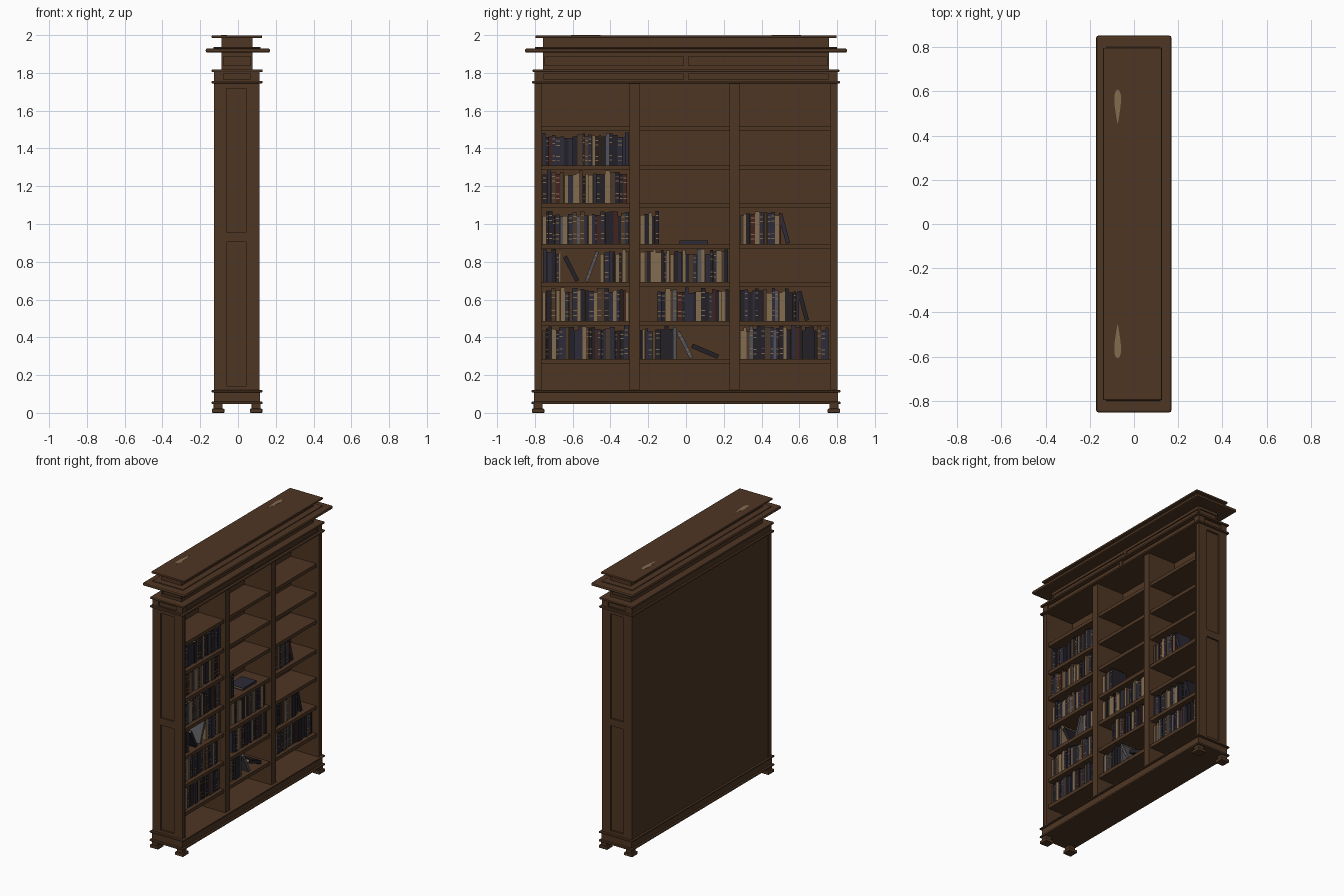
import bpy, bmesh, math, random
from mathutils import Matrix, Vector

if "Cube" in bpy.data.objects:
    bpy.data.objects.remove(bpy.data.objects["Cube"])

random.seed(7)


def mat(name, r, g, b):
    lin = lambda c: ((c / 255 + 0.055) / 1.055) ** 2.4
    m = bpy.data.materials.new(name)
    m.diffuse_color = (lin(r), lin(g), lin(b), 1)
    m.use_nodes = True
    m.node_tree.nodes["Principled BSDF"].inputs["Base Color"].default_value = m.diffuse_color
    return m


WOOD = mat("walnut wood", 78, 54, 35)
TAN = mat("tan paper", 132, 108, 80)
COVERS = [mat("black cover", 36, 33, 39), mat("navy cover", 44, 43, 56),
          mat("maroon cover", 66, 36, 30), mat("brown cover", 74, 56, 42),
          mat("grey cover", 84, 84, 88), TAN]
WEIGHTS = [8, 6, 2, 3, 1, 6]


def add_box(bm, x0, x1, y0, y1, z0, z1, M=Matrix(), mi=0):
    size = Vector((abs(x1 - x0), abs(y1 - y0), abs(z1 - z0)))
    mid = Vector(((x0 + x1) / 2, (y0 + y1) / 2, (z0 + z1) / 2))
    res = bmesh.ops.create_cube(
        bm, size=1, matrix=M @ Matrix.Translation(mid) @ Matrix.Diagonal(size).to_4x4())
    for f in {f for v in res["verts"] for f in v.link_faces}:
        f.material_index = mi


def finish(name, bm, mats, bevel=0):
    me = bpy.data.meshes.new(name)
    bm.to_mesh(me)
    bm.free()
    for m in mats:
        me.materials.append(m)
    ob = bpy.data.objects.new(name, me)
    bpy.context.collection.objects.link(ob)
    if bevel:
        b = ob.modifiers.new("rounded edge", "BEVEL")
        b.width, b.segments = bevel, 2
    return ob


def boxes(name, items, bevel=0):
    bm = bmesh.new()
    for it in items:
        add_box(bm, *it)
    return finish(name, bm, [WOOD], bevel)


def slab(name, x0, x1, y, z0, z1, bevel=0):
    boxes(name, [(x0, x1, -y, y, z0, z1)], bevel)


def frieze(name, x0, x1, y, z0, z1, rail, post):
    """Block with sunken panels on the front and both ends."""
    d = 0.008
    parts = [(x0, x1 - d, -y + d, y - d, z0, z1),
             (x0, x1, -y, y, z0, z0 + rail), (x0, x1, -y, y, z1 - rail, z1),
             (x1 - 2 * d, x1, -0.012, 0.012, z0, z1)]
    for s in (-1, 1):
        for a, b in ((x0, x0 + post), (x1 - post, x1)):
            parts.append((a, b, s * y, s * (y - post), z0, z1))
    boxes(name, parts)


# Plinth and feet
slab("plinth_lower_bead", -0.14, 0.13, 0.818, 0.046, 0.060, 0.005)
slab("plinth", -0.127, 0.117, 0.805, 0.055, 0.112)
slab("plinth_upper_bead", -0.14, 0.13, 0.818, 0.109, 0.120, 0.004)
for cx, xn in ((-0.105, "back"), (0.096, "front")):
    for cy, yn in ((-0.783, "left"), (0.783, "right")):
        boxes(f"{xn}_{yn}_foot",
              [(cx - .033, cx + .033, cy - .033, cy + .033, 0, 0.022),
               (cx - .024, cx + .024, cy - .024, cy + .024, 0.02, 0.05)], 0.004)

# Panelled ends
for s, n in ((-1, "left"), (1, "right")):
    a, b = s * 0.765, s * 0.802
    o = s * 0.790
    z0, z1 = 0.118, 1.748
    boxes(f"{n}_end_panel", [
        (-0.127, 0.110, a, o, z0, z1),
        (-0.127, -0.06, o, b, z0, z1), (0.045, 0.110, o, b, z0, z1),
        (-0.06, 0.045, o, b, z0, 0.143), (-0.06, 0.045, o, b, 0.905, 0.957),
        (-0.06, 0.045, o, b, 1.717, z1),
        (0.110, 0.114, a, s * 0.772, z0, z1), (0.110, 0.114, s * 0.794, b, z0, z1)])

# Back, dividers and shelves
slab("back_panel", -0.125, -0.110, 0.77, 0.118, 1.748)
boxes("dividers", [(-0.111, 0.107, -0.299, -0.246, 0.118, 1.748),
                   (-0.111, 0.107, 0.230, 0.283, 0.118, 1.748)])
BAYS = [(-0.765, -0.299), (-0.246, 0.230), (0.283, 0.765)]
TOPS = [0.286, 0.487, 0.693, 0.895, 1.110, 1.310, 1.520]
for i, t in enumerate(TOPS):
    boxes(f"shelf_{i + 1}", [(-0.111, 0.095, a, b, t - 0.025, t) for a, b in BAYS])

# Cornice
slab("cornice_lower_bead", -0.14, 0.13, 0.815, 1.744, 1.758, 0.005)
frieze("lower_frieze", -0.127, 0.114, 0.802, 1.756, 1.807, 0.010, 0.05)
slab("cornice_middle_bead", -0.14, 0.13, 0.812, 1.804, 1.819, 0.005)
frieze("upper_frieze", -0.087, 0.077, 0.757, 1.817, 1.908, 0.021, 0.011)
slab("cornice_ledge", -0.171, 0.169, 0.852, 1.907, 1.930, 0.009)
slab("cornice_ledge_cap", -0.13, 0.12, 0.80, 1.928, 1.937, 0.004)
slab("cornice_neck", -0.087, 0.077, 0.757, 1.935, 1.988)
slab("crown_board", -0.14, 0.127, 0.797, 1.984, 1.999, 0.005)

# Pale worn marks on the crown
for s, n in ((-1, "left"), (1, "right")):
    bm = bmesh.new()
    pts = []
    for k in range(16):
        t = 2 * math.pi * k / 16
        w = 0.021 * (0.62 + 0.45 * math.cos(t))
        pts.append((-0.074 + w * math.sin(t), s * (0.53 + 0.078 * math.cos(t))))
    f = bm.faces.new([bm.verts.new((x, y, 2.0)) for x, y in pts])
    f.normal_update()
    if f.normal.z < 0:
        f.normal_flip()
    low = bmesh.ops.extrude_face_region(bm, geom=[f])
    for v in low["geom"]:
        if isinstance(v, bmesh.types.BMVert):
            v.co.z = 1.9985
    bmesh.ops.recalc_face_normals(bm, faces=bm.faces[:])
    finish(f"{n}_worn_mark", bm, [TAN])


# Books: spine, two boards, paper block and optional spine bands
def book(bm, y, z, t, h, a=0.0, c=None):
    a = math.radians(a)
    if a < 0:
        z += t * math.sin(-a)
    M = Matrix.Translation((0, y, z)) @ Matrix.Rotation(a, 4, "X")
    if c is None:
        c = random.choices(range(6), WEIGHTS)[0]
    front = 0.072 - random.uniform(0, 0.012)
    back = front - random.uniform(0.11, 0.135)
    e = 0.0025
    add_box(bm, front - 0.004, front, 0, t, 0, h, M, c)
    add_box(bm, back, front - 0.004, 0, e, 0, h, M, c)
    add_box(bm, back, front - 0.004, t - e, t, 0, h, M, c)
    add_box(bm, back + 0.004, front - 0.004, e, t - e, 0.003, h - 0.004, M, 5)
    if c != 5 and random.random() < 0.35:
        for k in (0.15, 0.3, 0.7, 0.85):
            add_box(bm, front, front + 0.001, 0.002, t - 0.002,
                    h * k, h * k + 0.005, M, 5)


def row(bm, shelf, y, end):
    while y < end - 0.011:
        t = min(random.uniform(0.013, 0.027), end - y)
        book(bm, y, TOPS[shelf], t - 0.0008, random.uniform(0.145, 0.176))
        y += t


RUNS = {
    "left": [(0, -.76, -.302), (1, -.76, -.302), (2, -.758, -.66), (2, -.455, -.302),
             (3, -.76, -.302), (4, -.76, -.302), (5, -.76, -.302)],
    "middle": [(0, -.244, -.04), (1, -.15, .228), (2, -.244, .228), (3, -.244, -.135)],
    "right": [(0, .286, .757), (1, .286, .60), (3, .286, .505)],
}
# shelf, y, thickness, height, lean, cover
LEANING = {
    "left": [(2, -.585, .022, .145, 27, 0), (2, -.535, .018, .168, -20, 4)],
    "middle": [(0, .02, .02, .155, 27, 4), (0, .165, .024, .15, 67, 0),
               (3, .117, .017, .152, 90, 1)],
    "right": [(1, .63, .022, .16, 15, 0), (3, .53, .022, .16, 15, 1)],
}
for n in RUNS:
    bm = bmesh.new()
    for r in RUNS[n]:
        row(bm, *r)
    for i, y, t, h, a, c in LEANING[n]:
        book(bm, y, TOPS[i], t, h, a, c)
    finish(f"{n}_bay_books", bm, COVERS)
